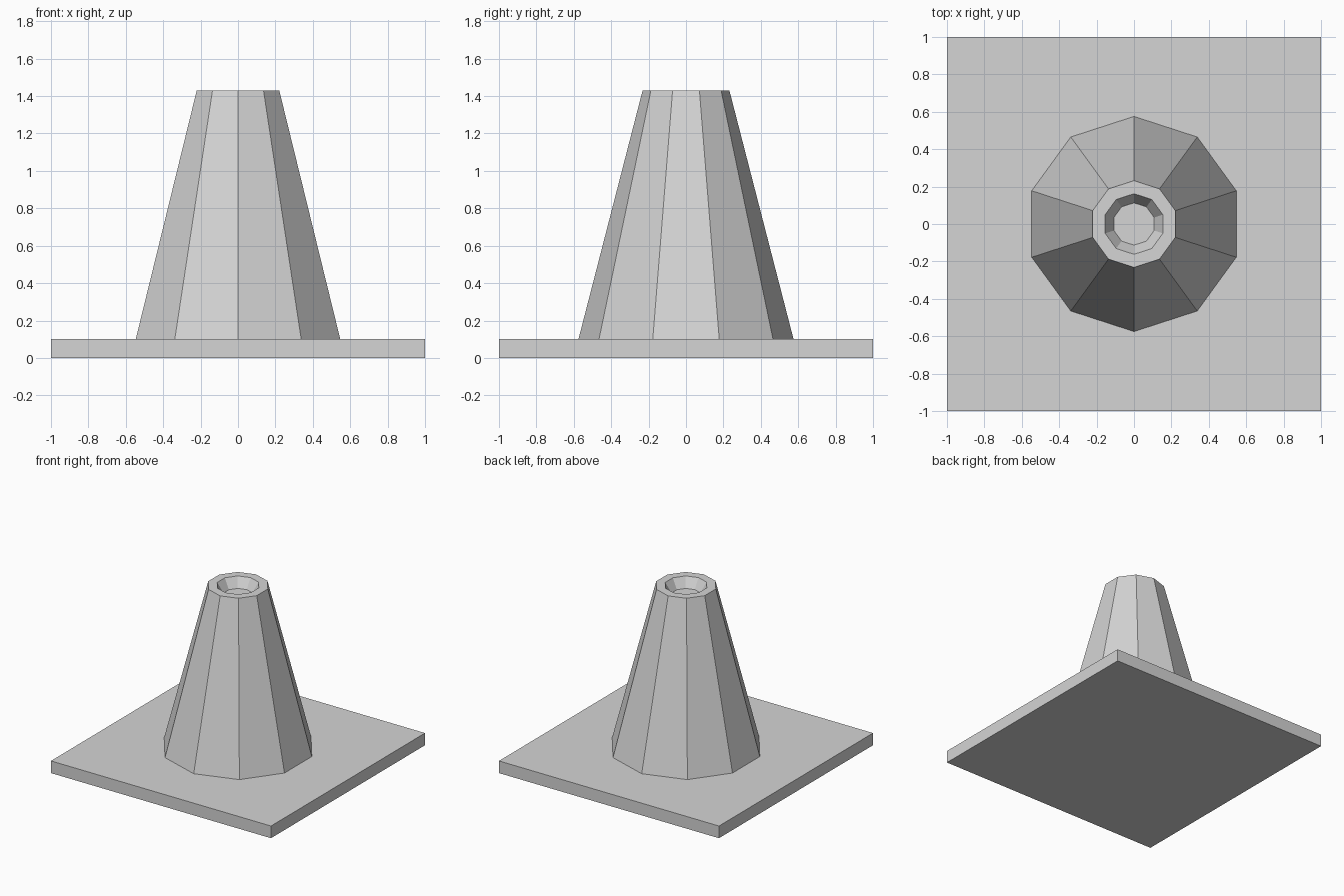
import bpy
import bmesh
from math import cos, sin, pi

old = bpy.data.objects.get("Cube")
if old:
    bpy.data.objects.remove(old, do_unlink=True)

SIDES = 10
PLATE_TOP = 0.10

# Single grey material
grey = bpy.data.materials.new("light_grey")
grey.use_nodes = True
grey.diffuse_color = (0.66, 0.66, 0.66, 1)
grey.node_tree.nodes["Principled BSDF"].inputs["Base Color"].default_value = grey.diffuse_color


def make_object(name, bm):
    bmesh.ops.recalc_face_normals(bm, faces=bm.faces)
    mesh = bpy.data.meshes.new(name)
    bm.to_mesh(mesh)
    bm.free()
    mesh.materials.append(grey)
    obj = bpy.data.objects.new(name, mesh)
    bpy.context.collection.objects.link(obj)
    return obj


def lathe(name, profile):
    """Revolve (radius, height) points into a faceted, capped solid."""
    bm = bmesh.new()
    rings = []
    for radius, z in profile:
        angles = [pi / 2 + 2 * pi * i / SIDES for i in range(SIDES)]
        rings.append([bm.verts.new((radius * cos(a), radius * sin(a), z)) for a in angles])
    for low, high in zip(rings, rings[1:]):
        for i in range(SIDES):
            j = (i + 1) % SIDES
            bm.faces.new((low[i], low[j], high[j], high[i]))
    bm.faces.new(rings[0])
    bm.faces.new(rings[-1])
    return make_object(name, bm)


# Square base plate
bm = bmesh.new()
bmesh.ops.create_cube(bm, size=1)
bmesh.ops.scale(bm, vec=(2, 2, PLATE_TOP), verts=bm.verts)
bmesh.ops.translate(bm, vec=(0, 0, PLATE_TOP / 2), verts=bm.verts)
make_object("base_plate", bm)

# Tapered body with a shallow funnel recess in its top
lathe("cone_body", [
    (0.575, PLATE_TOP),
    (0.232, 1.43),
    (0.162, 1.43),
    (0.113, 1.35),
])
